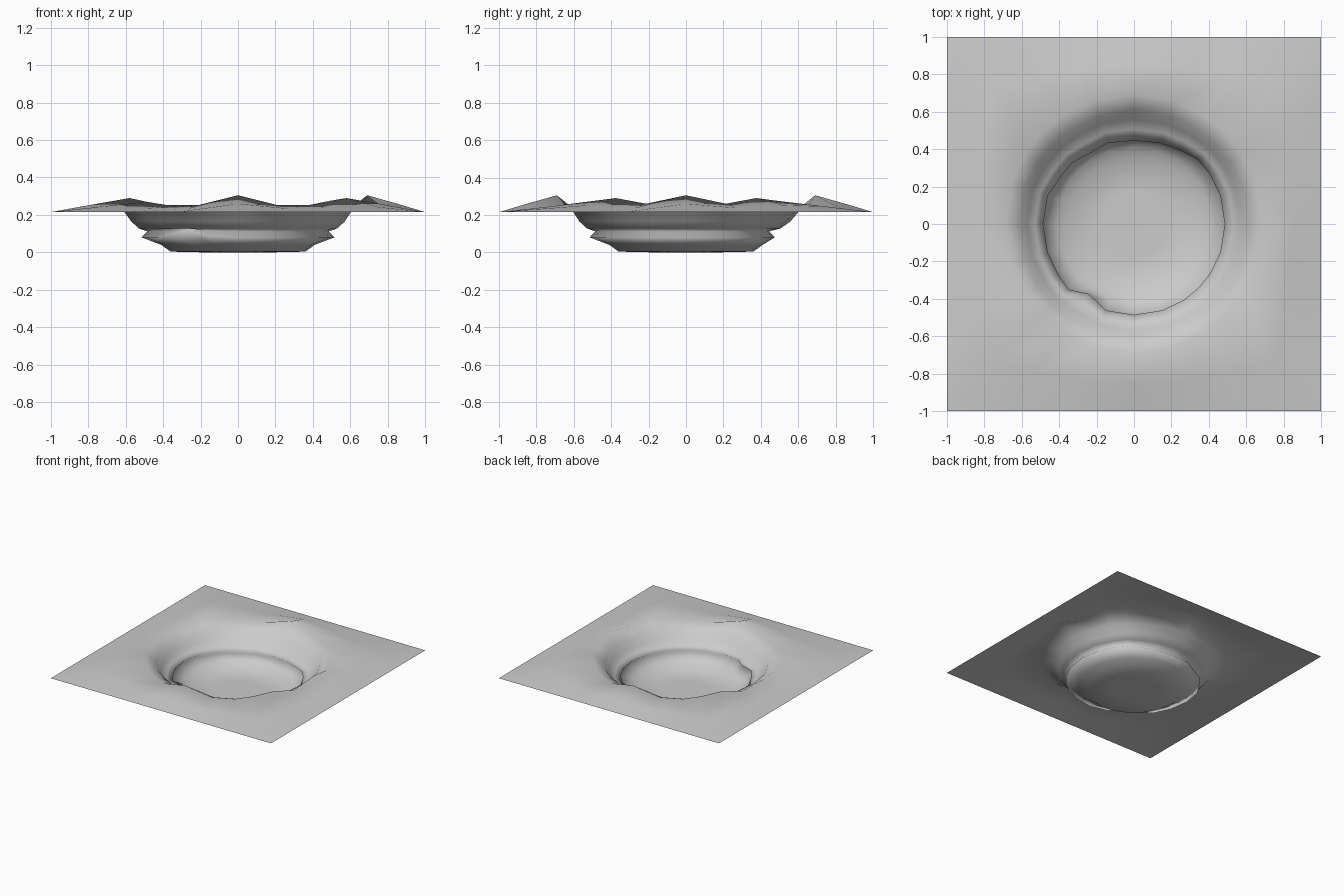
import bpy, bmesh, math

cube = bpy.data.objects.get("Cube")
if cube:
    bpy.data.objects.remove(cube, do_unlink=True)

grey = bpy.data.materials.new("stone_grey")
grey.use_nodes = True
colour = (0.6, 0.6, 0.6, 1)
grey.diffuse_color = colour
grey.node_tree.nodes["Principled BSDF"].inputs["Base Color"].default_value = colour

# Directions around the crater: six per quadrant, including the corners
angles = [math.radians(q * 90 + a) for q in range(4) for a in (0, 18, 33, 45, 57, 72)]
count = len(angles)

# Crest heights that differ from the low stretches of the rim
crest = {0: .305, 1: .26, 2: .29, 3: .275, 6: .305, 9: .27, 10: .29, 12: .27,
         14: .29, 15: .27, 18: .305, 21: .27, 22: .29, 23: .26}
# Uneven places along the ledge above the basin
ledge_shift = {4: -.02, 5: -.03, 6: -.04, 7: -.03, 8: -.04, 9: -.02, 10: -.02, 15: .01, 16: -.04}
ledge_rise = {15: .015, 16: .04, 17: .01}


def square(i):
    c, s = math.cos(angles[i]), math.sin(angles[i])
    return 1 / max(abs(c), abs(s))


def crest_height(i):
    return crest.get(i, .252)


# Each ring gives radius and height for direction i, from outer border to floor
rings = [
    lambda i: (square(i), .215),
    lambda i: (.35 + .5 * square(i), .215 + .5 * (crest_height(i) - .215)),
    lambda i: (.69, crest_height(i)),
    lambda i: (.61, .215 + .2 * (crest_height(i) - .25)),
    lambda i: (.57 + ledge_shift.get(i, 0) * .3, .165),
    lambda i: (.53 + ledge_shift.get(i, 0) * .6, .128),
    lambda i: (.485 + ledge_shift.get(i, 0), .112 + ledge_rise.get(i, 0) * .5),
    lambda i: (.515 + ledge_shift.get(i, 0), .08 + ledge_rise.get(i, 0)),
    lambda i: (.41, .04),
    lambda i: (.36, .004),
    lambda i: (.18, 0),
]

bm = bmesh.new()
loops = []
for ring in rings:
    loop = []
    for i, a in enumerate(angles):
        r, z = ring(i)
        loop.append(bm.verts.new((r * math.cos(a), r * math.sin(a), z)))
    loops.append(loop)

# Bridge the rings and close the floor with a fan
for outer, inner in zip(loops, loops[1:]):
    for i in range(count):
        j = (i + 1) % count
        bm.faces.new((outer[i], outer[j], inner[j], inner[i]))
centre = bm.verts.new((0, 0, 0))
for i in range(count):
    bm.faces.new((loops[-1][i], loops[-1][(i + 1) % count], centre))
for face in bm.faces:
    face.smooth = True

mesh = bpy.data.meshes.new("crater_ground")
bm.to_mesh(mesh)
bm.free()
mesh.materials.append(grey)
crater = bpy.data.objects.new("crater_ground", mesh)
bpy.context.collection.objects.link(crater)
